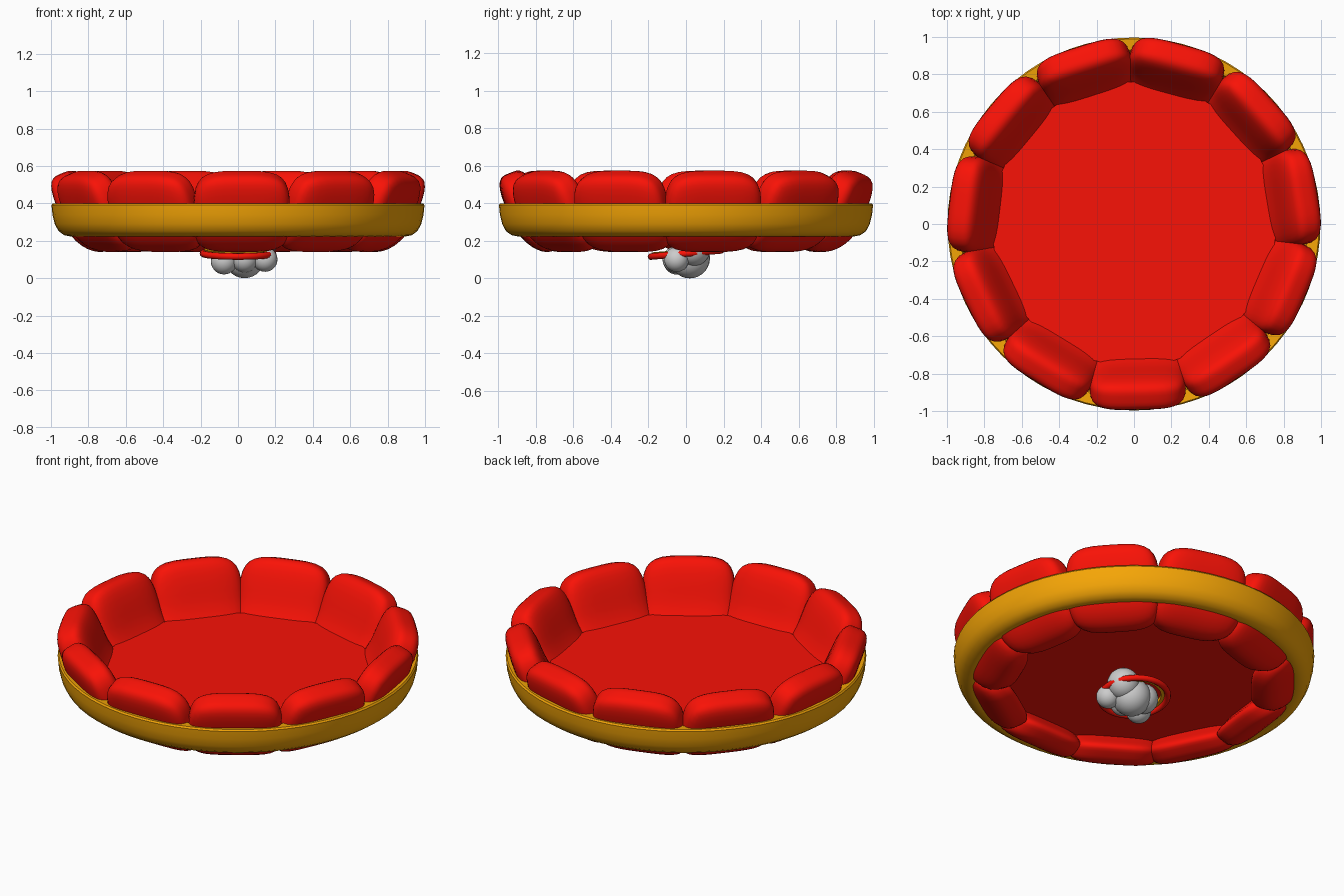
import bpy, bmesh
from math import sin, cos, pi, radians
from mathutils import Matrix, Vector

if "Cube" in bpy.data.objects:
    bpy.data.objects.remove(bpy.data.objects["Cube"])


def material(name, rgb):
    m = bpy.data.materials.new(name)
    m.diffuse_color = (*rgb, 1)
    m.use_nodes = True
    m.node_tree.nodes["Principled BSDF"].inputs["Base Color"].default_value = m.diffuse_color
    return m


RED = material("red", (0.95, 0.006, 0.002))
GOLD = material("gold", (0.92, 0.38, 0.002))


def finish(name, bm, mat=None, angle=40):
    bmesh.ops.recalc_face_normals(bm, faces=bm.faces)
    me = bpy.data.meshes.new(name)
    bm.to_mesh(me)
    bm.free()
    ob = bpy.data.objects.new(name, me)
    bpy.context.collection.objects.link(ob)
    if mat:
        me.materials.append(mat)
    bpy.ops.object.select_all(action='DESELECT')
    bpy.context.view_layer.objects.active = ob
    ob.select_set(True)
    bpy.ops.object.shade_smooth_by_angle(angle=radians(angle))
    return ob


def lathe(name, profile, mat, steps=72, matrix=Matrix()):
    """Spin a closed (radius, z) profile around z."""
    bm = bmesh.new()
    rings = [[bm.verts.new(matrix @ Vector((r * cos(2 * pi * i / steps), r * sin(2 * pi * i / steps), z)))
              for r, z in profile] for i in range(steps)]
    n = len(profile)
    for i in range(steps):
        a, b = rings[i], rings[(i + 1) % steps]
        for j in range(n):
            k = (j + 1) % n
            bm.faces.new((a[j], b[j], b[k], a[k]))
    return finish(name, bm, mat)


# Padded wall: rounded cushions leaning outward, lower half curling in
COUNT = 11
POWER = 3.8


def cushion(index):
    bm = bmesh.new()
    bmesh.ops.create_cube(bm, size=2)
    bmesh.ops.subdivide_edges(bm, edges=bm.edges[:], cuts=9, use_grid_fill=True)
    for v in bm.verts:
        v.co /= sum(abs(c) ** POWER for c in v.co) ** (1 / POWER)
        curl = 0.08 * min(v.co.z, 0) ** 2
        v.co = Vector((v.co.x * 0.09 - curl, v.co.y * 0.257, v.co.z * 0.236))
    turn = Matrix.Rotation(radians(-88.7) + index * 2 * pi / COUNT, 4, 'Z')
    place = turn @ Matrix.Translation((0.85, 0, 0.343)) @ Matrix.Rotation(radians(22), 4, 'Y')
    bmesh.ops.transform(bm, matrix=place, verts=bm.verts)
    finish(f"cushion_{index + 1}", bm, RED, 60)


for i in range(COUNT):
    cushion(i)

# Floor disc
bm = bmesh.new()
bmesh.ops.create_cone(bm, cap_ends=True, segments=64, radius1=0.76, radius2=0.76, depth=0.012,
                      matrix=Matrix.Translation((0, 0, 0.29)))
finish("floor", bm, RED)

# Outer gold band
lathe("gold_band", [(0.87, 0.232), (0.895, 0.223), (0.93, 0.23), (0.96, 0.252), (0.98, 0.29),
                    (0.992, 0.34), (0.997, 0.39), (0.99, 0.4), (0.93, 0.395), (0.89, 0.31)], GOLD)

# Small collar under the floor: thin gold lining with a tilted red rim
tilt = Matrix.Translation((0, 0, 0.132)) @ Matrix.Rotation(radians(5), 4, 'X')
lathe("collar_lining", [(0.15, 0.0), (0.182, 0.0), (0.182, 0.022), (0.15, 0.022)], GOLD, 40, tilt)
rim = [(0.187 + 0.018 * cos(a * pi / 5), 0.018 * sin(a * pi / 5)) for a in range(10)]
lathe("collar_rim", rim, RED, 40, tilt)

# Grey cluster of balls hanging below
BALLS = [(0.035, 0.02, 0.108, 0.108), (0.11, 0.04, 0.155, 0.09), (0.145, -0.05, 0.1, 0.066),
         (-0.075, -0.05, 0.09, 0.07), (0.035, -0.055, 0.1, 0.07), (-0.04, 0.03, 0.12, 0.085)]
for i, (x, y, z, r) in enumerate(BALLS):
    bm = bmesh.new()
    bmesh.ops.create_uvsphere(bm, u_segments=24, v_segments=14, radius=r,
                              matrix=Matrix.Translation((x, y, z)))
    finish(f"ball_{i + 1}", bm)
